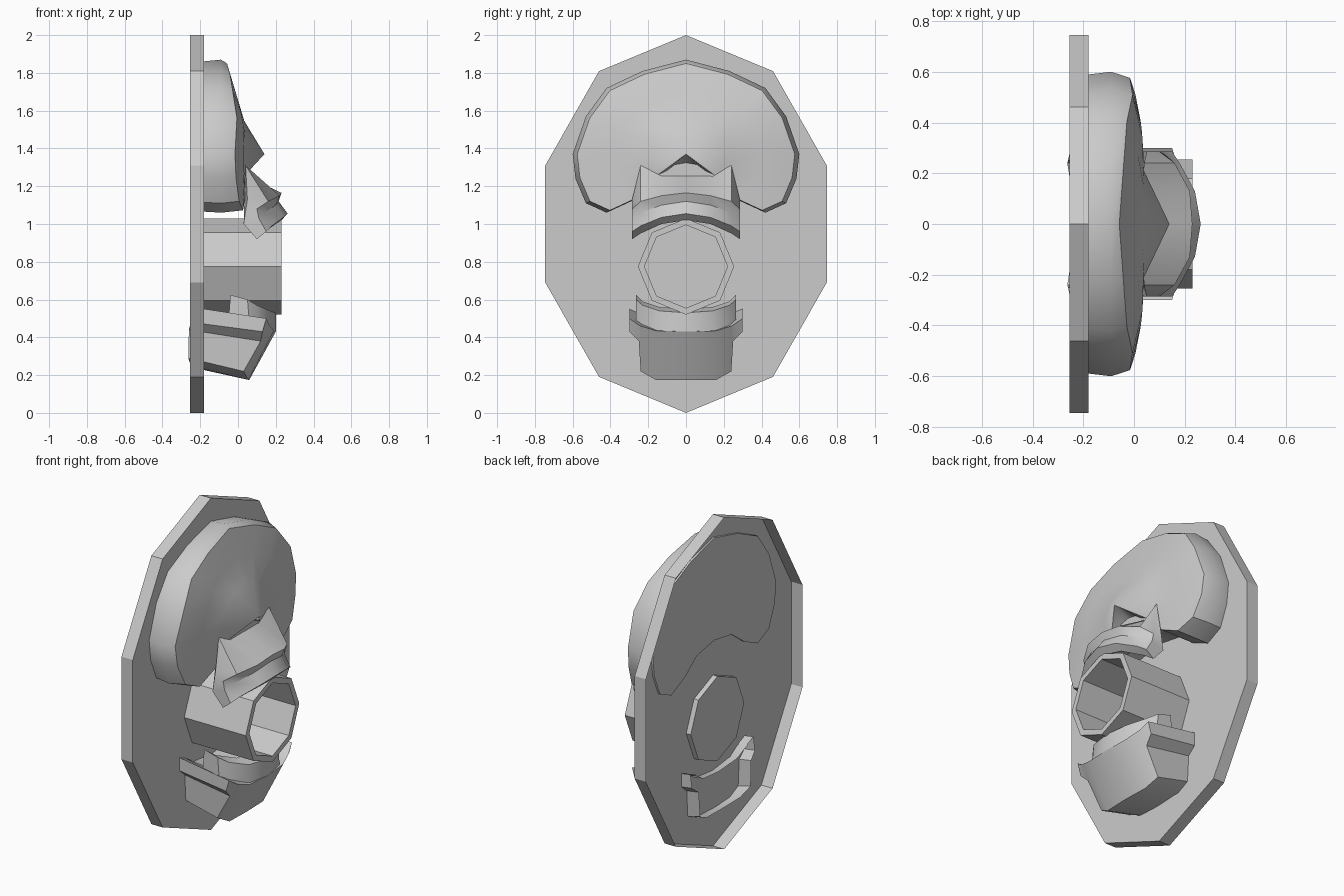
import bpy, bmesh, math

if "Cube" in bpy.data.objects:
    bpy.data.objects.remove(bpy.data.objects["Cube"], do_unlink=True)

# One plain grey for everything
grey = bpy.data.materials.new("plain_grey")
grey.use_nodes = True
grey.diffuse_color = (0.6, 0.6, 0.6, 1)
grey.node_tree.nodes["Principled BSDF"].inputs["Base Color"].default_value = (0.6, 0.6, 0.6, 1)


def skin(name, rings, cap_first=False, cap_last=False, open_column=None, smooth=None):
    """Join closed rings of equal length into one surface."""
    bm = bmesh.new()
    rows = [[bm.verts.new(p) for p in ring] for ring in rings]
    count = len(rows[0])
    for a, b in zip(rows, rows[1:]):
        for i in range(count):
            if i != open_column:
                j = (i + 1) % count
                bm.faces.new((a[i], a[j], b[j], b[i]))
    if cap_first:
        bm.faces.new(rows[0])
    if cap_last:
        bm.faces.new(rows[-1])
    bmesh.ops.remove_doubles(bm, verts=bm.verts, dist=0.0005)
    bmesh.ops.recalc_face_normals(bm, faces=bm.faces)
    mesh = bpy.data.meshes.new(name)
    bm.to_mesh(mesh)
    bm.free()
    mesh.materials.append(grey)
    obj = bpy.data.objects.new(name, mesh)
    bpy.context.collection.objects.link(obj)
    if smooth:
        bpy.ops.object.select_all(action='DESELECT')
        obj.select_set(True)
        bpy.context.view_layer.objects.active = obj
        bpy.ops.object.shade_smooth_by_angle(angle=math.radians(smooth))
    return obj


def polygon(x, sides, ry, rz, z):
    turn = 2 * math.pi / sides
    return [(x, ry * math.sin(i * turn), z + rz * math.cos(i * turn)) for i in range(sides)]


def mirrored(sections):
    """Sections run from the middle outwards; repeat them on the other side."""
    half = [[(x, y, z) for x, z in pts] for y, pts in sections]
    other = [[(x, -y, z) for x, y, z in ring] for ring in half[:0:-1]]
    return other + half


# Wall plaque, open at the back
skin("plaque", [polygon(x, 10, 0.784, 1, 1) for x in (-0.255, -0.18)], cap_last=True)

# Hollow mouth tube
skin("tube", [polygon(x, 8, r, r, 0.775) for x, r in
              ((-0.21, 0.255), (0.23, 0.255), (0.23, 0.22), (-0.175, 0.22))], cap_first=True)

# Broad head cap: outline rings closing to a peak
half = [(0, 1.87), (0.23, 1.81), (0.42, 1.72), (0.53, 1.57), (0.6, 1.37),
        (0.585, 1.24), (0.53, 1.11), (0.42, 1.06), (0.29, 1.12), (0.17, 1.21), (0, 1.24)]
outline = half + [(-y, z) for y, z in half[-2:0:-1]]
MID = 1.37


def front_x(y, z):
    return min(0.04, 0.3 * (1.84 - z) - 0.055) - 0.05 * (abs(y) / 0.56) ** 4


def head_ring(scale, x=None):
    pts = [(y * scale, MID + (z - MID) * scale) for y, z in outline]
    return [(front_x(y, z) if x is None else x, y, z) for y, z in pts]


skin("head", [head_ring(0.98, -0.19), head_ring(1, -0.09), head_ring(0.96),
              head_ring(0.65), head_ring(0.35), head_ring(0, 0.14)],
     cap_first=True, smooth=35)

# Upper muzzle with a grooved lip
skin("muzzle", mirrored([
    (0, [(0.03, 1.26), (0.23, 1.165), (0.215, 1.12), (0.263, 1.055), (0.23, 1.02), (0.08, 1.07)]),
    (0.13, [(0.03, 1.26), (0.22, 1.15), (0.2, 1.1), (0.24, 1.035), (0.2, 1.0), (0.07, 1.06)]),
    (0.24, [(0.04, 1.31), (0.16, 1.12), (0.14, 1.06), (0.18, 0.99), (0.13, 0.95), (0.04, 1.03)]),
    (0.285, [(0.05, 1.13), (0.1, 1.08), (0.11, 1.03), (0.15, 0.96), (0.1, 0.92), (0.03, 1.0)]),
]), True, True, smooth=30)

# Lower jaw, open at the back
skin("jaw", mirrored([
    (0, [(0.2, 0.43), (0.06, 0.175), (-0.24, 0.24), (-0.22, 0.46)]),
    (0.16, [(0.19, 0.435), (0.055, 0.175), (-0.25, 0.25), (-0.23, 0.48)]),
    (0.24, [(0.17, 0.46), (0.03, 0.22), (-0.263, 0.29), (-0.24, 0.53)]),
    (0.25, [(0.165, 0.465), (0.12, 0.38), (-0.26, 0.44), (-0.24, 0.54)]),
    (0.3, [(0.15, 0.5), (0.13, 0.43), (-0.25, 0.48), (-0.24, 0.56)]),
]), True, True, open_column=2, smooth=30)

# Curved lower lip standing on the jaw
skin("lower_lip", mirrored([
    (0, [(0.2, 0.43), (0.2, 0.53), (0.12, 0.55), (0.1, 0.42)]),
    (0.14, [(0.18, 0.43), (0.17, 0.54), (0.09, 0.56), (0.07, 0.42)]),
    (0.23, [(0.11, 0.45), (0.1, 0.57), (0.01, 0.59), (0.0, 0.45)]),
    (0.265, [(0.06, 0.48), (0.05, 0.6), (-0.04, 0.625), (-0.05, 0.5)]),
]), True, True, smooth=30)
